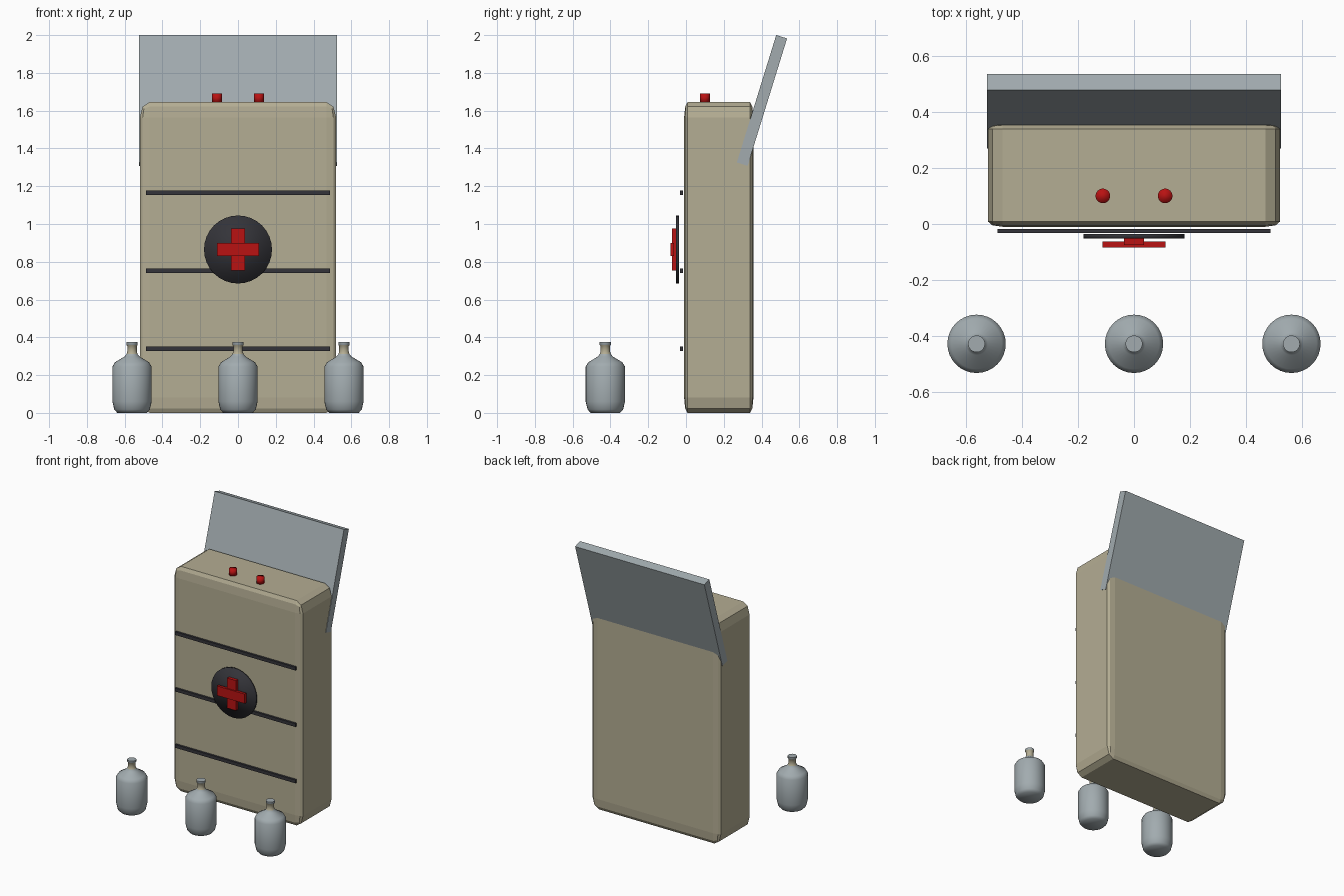
import bpy, bmesh, math
from mathutils import Matrix, Vector

if "Cube" in bpy.data.objects:
    bpy.data.objects.remove(bpy.data.objects["Cube"])


def material(name, rgb):
    m = bpy.data.materials.new(name)
    m.diffuse_color = (*rgb, 1)
    m.use_nodes = True
    m.node_tree.nodes["Principled BSDF"].inputs["Base Color"].default_value = m.diffuse_color
    return m


KHAKI = material("khaki", (0.456, 0.418, 0.292))
STEEL = material("steel grey", (0.36, 0.41, 0.43))
DARK = material("charcoal", (0.034, 0.034, 0.041))
RED = material("red", (0.48, 0.006, 0.006))


def finish(name, bm, mats, smooth=False):
    bmesh.ops.recalc_face_normals(bm, faces=bm.faces)
    for f in bm.faces:
        f.smooth = smooth
    me = bpy.data.meshes.new(name)
    bm.to_mesh(me)
    bm.free()
    for m in mats:
        me.materials.append(m)
    ob = bpy.data.objects.new(name, me)
    bpy.context.collection.objects.link(ob)
    return ob


def box(name, lo, hi, mat, bevel=0.0):
    """Box between two corners; the bevel is proportional to each side."""
    lo, hi = Vector(lo), Vector(hi)
    bm = bmesh.new()
    bmesh.ops.create_cube(bm, size=2)
    if bevel:
        bmesh.ops.bevel(bm, geom=bm.edges[:], offset=bevel, segments=2,
                        profile=0.5, affect='EDGES')
    bmesh.ops.scale(bm, vec=(hi - lo) / 2, verts=bm.verts)
    bmesh.ops.translate(bm, vec=(lo + hi) / 2, verts=bm.verts)
    return finish(name, bm, [mat])


def cylinder(name, centre, radius, depth, mat, axis='Z'):
    bm = bmesh.new()
    bmesh.ops.create_cone(bm, cap_ends=True, segments=32, radius1=radius,
                          radius2=radius, depth=depth)
    rot = Matrix.Rotation(math.pi / 2, 4, 'X') if axis == 'Y' else Matrix()
    bmesh.ops.transform(bm, matrix=Matrix.Translation(centre) @ rot, verts=bm.verts)
    return finish(name, bm, [mat], smooth=True)


def bottle(name, x, y):
    """Lathed bottle with a khaki neck band."""
    profile = [(0.078, 0), (0.094, 0.018), (0.104, 0.06), (0.104, 0.245),
               (0.09, 0.268), (0.04, 0.298), (0.029, 0.312), (0.025, 0.325),
               (0.025, 0.355), (0.030, 0.36), (0.030, 0.375)]
    n = 32
    bm = bmesh.new()
    rings = [[bm.verts.new((x + r * math.cos(2 * math.pi * i / n),
                            y + r * math.sin(2 * math.pi * i / n), z))
              for i in range(n)] for r, z in profile]
    for a, b in zip(rings, rings[1:]):
        for i in range(n):
            j = (i + 1) % n
            bm.faces.new((a[i], a[j], b[j], b[i]))
    bm.faces.new(rings[0])
    bm.faces.new(rings[-1])
    for f in bm.faces:
        f.material_index = int(0.312 < f.calc_center_median().z < 0.358)
    ob = finish(name, bm, [STEEL, KHAKI], smooth=True)
    ob.data.set_sharp_from_angle(angle=math.radians(60))


# Main case
box("case_body", (-0.52, -0.01, 0), (0.52, 0.357, 1.645), KHAKI, bevel=0.1)

# Tilted rear panel
panel = box("rear_panel", (-0.523, -0.03, -0.353), (0.523, 0.03, 0.353), STEEL)
panel.location = (0, 0.402, 1.654)
panel.rotation_euler.x = -0.3

# Straps across the front
for i, z in enumerate((0.34, 0.752, 1.165)):
    box(f"strap_{i + 1}", (-0.487, -0.032, z - 0.012), (0.487, -0.017, z + 0.012), DARK)

# Round badge with a cross
cylinder("badge_disc", (0, -0.044, 0.865), 0.18, 0.016, DARK, axis='Y')
box("cross_upright", (-0.036, -0.075, 0.755), (0.036, -0.05, 0.975), RED)
box("cross_bar", (-0.112, -0.083, 0.83), (0.112, -0.063, 0.90), RED)

# Buttons on top
for side in (-1, 1):
    cylinder(f"button_{'left' if side < 0 else 'right'}",
             (0.111 * side, 0.1, 1.665), 0.026, 0.05, RED)

# Row of bottles in front
for i in (-1, 0, 1):
    bottle(f"bottle_{i + 2}", 0.561 * i, -0.427)
